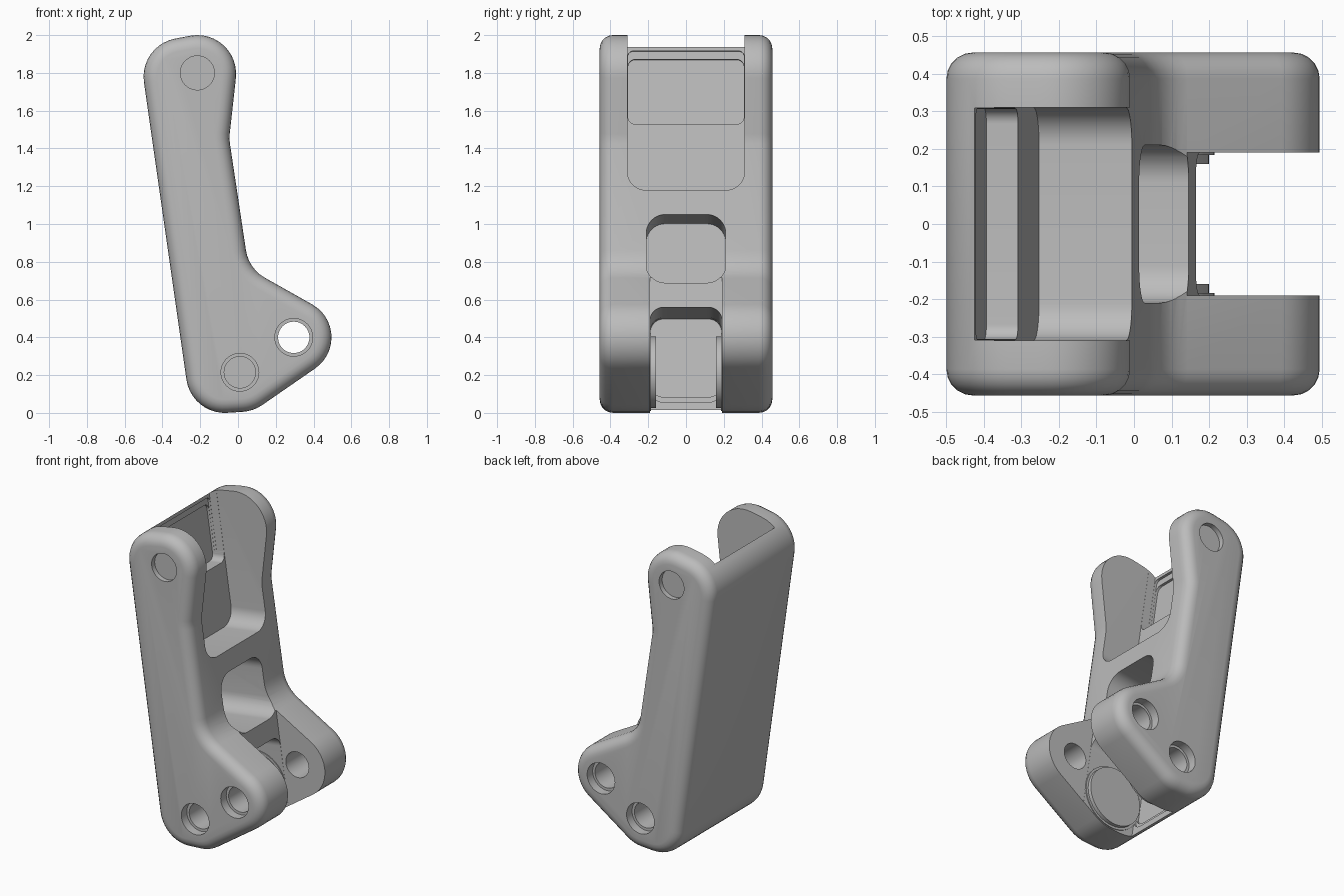
import bpy, bmesh, math
from mathutils import Vector

cube = bpy.data.objects.get("Cube")
if cube:
    bpy.data.objects.remove(cube, do_unlink=True)

grey = bpy.data.materials.new("plain grey")
grey.use_nodes = True
grey.diffuse_color = (0.5, 0.5, 0.5, 1)
grey.node_tree.nodes["Principled BSDF"].inputs["Base Color"].default_value = (0.5, 0.5, 0.5, 1)

HALF = 0.457                               # half the width of the body
TILT = math.radians(8.3)                   # lean of the arm
ORIGIN = Vector((-0.272, 0, 0.2))          # a point on the back face
ACROSS = Vector((math.cos(TILT), 0, math.sin(TILT)))
ALONG = Vector((-math.sin(TILT), 0, math.cos(TILT)))


def outline(circles, step=math.radians(9)):
    """Clockwise outline made of arcs and tangents; a negative radius is concave."""
    n = len(circles)
    normals = []
    for i in range(n):
        (ax, ay, ar), (bx, by, br) = circles[i], circles[(i + 1) % n]
        dx, dy = bx - ax, by - ay
        normals.append(math.atan2(dy, dx) + math.acos((ar - br) / math.hypot(dx, dy)))
    points = []
    for i, (x, y, r) in enumerate(circles):
        start = normals[i - 1]
        turn = (normals[i] - start + math.pi) % (2 * math.pi) - math.pi
        count = max(1, math.ceil(abs(turn) / step))
        for k in range(count + 1):
            a = start + turn * k / count
            points.append((x + r * math.cos(a), y + r * math.sin(a)))
    return points


def prism(name, points, t0, t1, place):
    """Extrude a flat outline from t0 to t1, with place() mapping to space."""
    bm = bmesh.new()
    ends = [[bm.verts.new(place(a, b, t)) for a, b in points] for t in (t0, t1)]
    for ring in ends:
        bm.faces.new(ring)
    for i in range(len(points)):
        bm.faces.new((ends[0][i - 1], ends[0][i], ends[1][i], ends[1][i - 1]))
    bmesh.ops.remove_doubles(bm, verts=bm.verts, dist=0.0005)
    bmesh.ops.recalc_face_normals(bm, faces=bm.faces)
    mesh = bpy.data.meshes.new(name)
    bm.to_mesh(mesh)
    bm.free()
    mesh.materials.append(grey)
    ob = bpy.data.objects.new(name, mesh)
    bpy.context.collection.objects.link(ob)
    return ob


def activate(ob):
    bpy.ops.object.select_all(action='DESELECT')
    bpy.context.view_layer.objects.active = ob
    ob.select_set(True)


def cut(cutter):
    cutter.hide_render = True
    mod = body.modifiers.new("cut", 'BOOLEAN')
    mod.operation = 'DIFFERENCE'
    mod.solver = 'EXACT'
    mod.object = cutter
    activate(body)
    bpy.ops.object.modifier_apply(modifier=mod.name)
    bpy.data.objects.remove(cutter, do_unlink=True)


def pocket(half, low, high, depth, radius):
    """Cut a rounded opening, square to the arm, leaving a wall of the given depth."""
    w = half - radius
    corners = [(-w, low + radius, radius), (-w, high - radius, radius),
               (w, high - radius, radius), (w, low + radius, radius)]
    cut(prism("pocket_cutter", outline(corners), depth, 1.2,
              lambda a, b, t: ORIGIN + ACROSS * t + ALONG * b + Vector((0, a, 0))))


def cylinder(name, x, z, radius, y0, y1):
    bpy.ops.mesh.primitive_cylinder_add(vertices=48, radius=radius, depth=abs(y1 - y0),
                                        location=(x, (y0 + y1) / 2, z),
                                        rotation=(math.pi / 2, 0, 0))
    ob = bpy.context.object
    ob.name = name
    ob.data.materials.append(grey)
    return ob


# Body: bent side profile with rounded rims
profile = [(-0.07, 0.205, 0.205), (-0.295, 1.78, 0.205), (-0.215, 1.795, 0.205),
           (0.155, 1.455, -0.2), (0.24, 0.89, -0.2), (0.295, 0.4, 0.2),
           (0.01, 0.215, 0.21)]
body = prism("bracket_body", outline(profile), -HALF, HALF,
             lambda a, b, t: Vector((a, t, b)))
bevel = body.modifiers.new("rim", 'BEVEL')
bevel.width = 0.07
bevel.segments = 5
bevel.limit_method = 'ANGLE'
bevel.angle_limit = math.radians(60)
activate(body)
bpy.ops.object.modifier_apply(modifier=bevel.name)

# Upper fork opening, with a deeper recess and a stepped lip at the top
pocket(0.31, 0.93, 2.4, 0.155, 0.1)
pocket(0.309, 1.35, 2.4, 0.10, 0.03)
pocket(0.308, 1.34, 1.72, 0.085, 0.03)
pocket(0.307, 1.32, 1.677, 0.07, 0.04)

# Middle window
pocket(0.21, 0.423, 0.80, 0.07, 0.1)

# Lower cavity with its stepped lip, and the slot between the ears
pocket(0.19, -1.0, 0.292, 0.10, 0.07)
pocket(0.189, -0.16, 0.291, 0.085, 0.07)
pocket(0.188, -0.13, 0.290, 0.07, 0.07)
pocket(0.191, -1.1, 0.9, 0.484, 0.02)

# Holes and bosses on both sides
for side in (-1, 1):
    out = side * 0.6
    cut(cylinder("top_pin_cutter", -0.215, 1.8, 0.09, side * 0.425, out))
    for x, z, end in ((0.01, 0.215, 0.24), (0.295, 0.4, 0.1)):
        cut(cylinder("counterbore_cutter", x, z, 0.1, side * 0.4, out))
        cut(cylinder("bore_cutter", x, z, 0.083, side * end, out))
    label = "left" if side > 0 else "right"
    bosses = [cylinder("pivot_boss_" + label, 0.01, 0.215, 0.19, side * 0.16, side * 0.21),
              cylinder("pivot_collar_" + label, 0.01, 0.215, 0.205, side * 0.184, side * 0.2)]
    for boss in bosses:
        activate(boss)
        bpy.ops.object.shade_smooth_by_angle(angle=math.radians(35))

activate(body)
bpy.ops.object.shade_smooth_by_angle(angle=math.radians(35))
